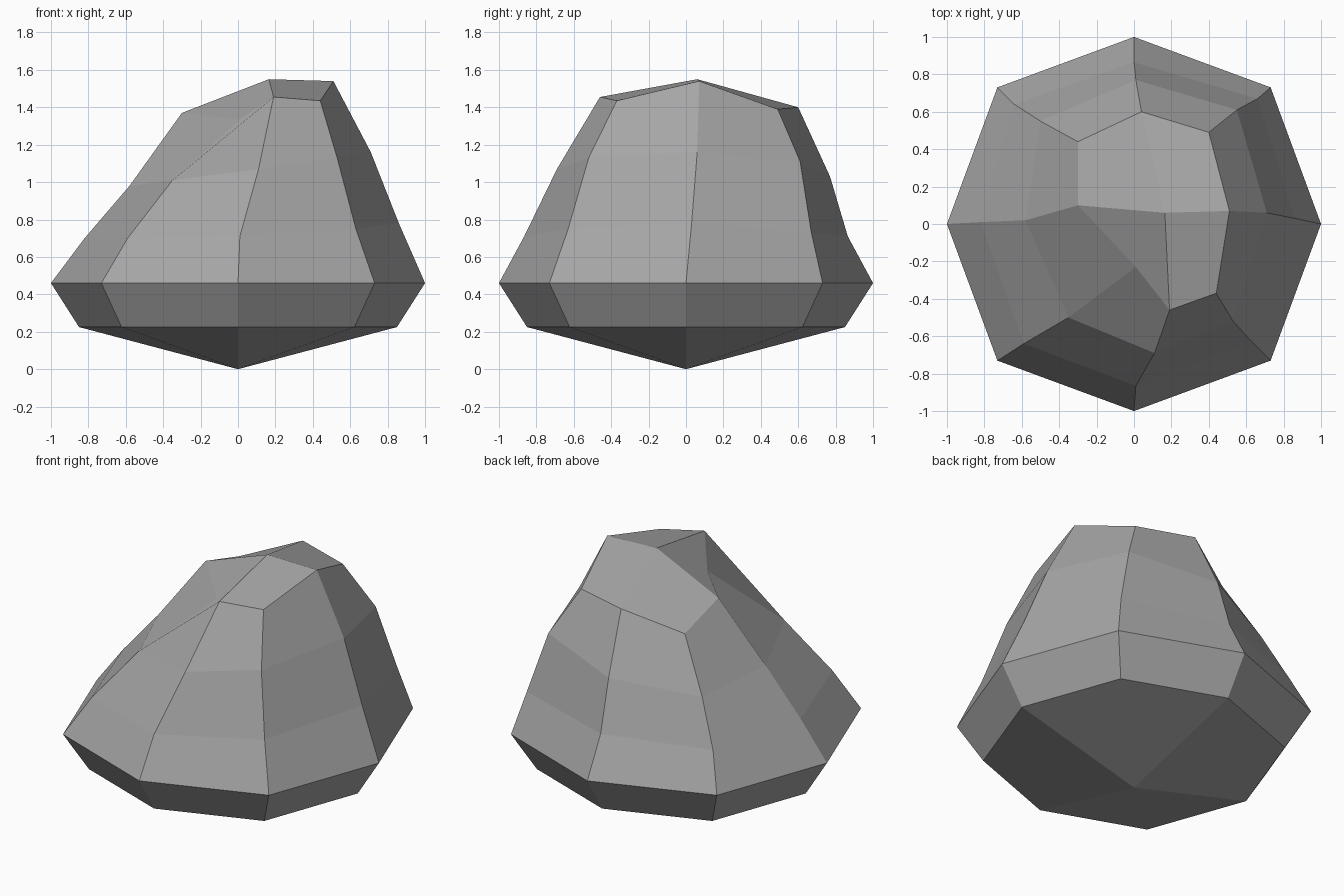
import bpy
import bmesh
from math import cos, sin, pi

default_cube = bpy.data.objects.get("Cube")
if default_cube:
    bpy.data.objects.remove(default_cube, do_unlink=True)

SIDES = 8


def make_material(name, colour):
    material = bpy.data.materials.new(name)
    material.use_nodes = True
    material.diffuse_color = colour
    shader = next(n for n in material.node_tree.nodes if n.type == "BSDF_PRINCIPLED")
    shader.inputs["Base Color"].default_value = colour
    return material


def octagon(radius, diagonal_radius, height):
    """Regular ring whose diagonal corners may bulge past the others."""
    ring = []
    for i in range(SIDES):
        r = diagonal_radius if i % 2 else radius
        angle = 2 * pi * i / SIDES
        ring.append((r * cos(angle), r * sin(angle), height))
    return ring


# Weathered cross-sections, counter-clockwise starting at +x
lower_slope = [
    (.86, .03, .78), (.66, .67, .73), (0, .865, .71), (-.64, .64, .69),
    (-.82, .01, .7), (-.59, -.64, .7), (.01, -.865, .71), (.63, -.63, .75),
]
upper_slope = [
    (.71, .06, 1.16), (.55, .61, 1.11), (.01, .77, 1.03), (-.5, .55, .96),
    (-.58, .02, .98), (-.35, -.5, 1.01), (.11, -.69, 1.07), (.53, -.52, 1.13),
]
crown = [
    (.51, .07, 1.54), (.4, .49, 1.39), (.04, .6, 1.4), (-.3, .44, 1.27),
    (-.3, .1, 1.37), (.01, -.23, 1.335), (.19, -.46, 1.455), (.44, -.37, 1.435),
]
sections = [
    octagon(.85, .88, .225),
    octagon(1, 1.033, .46),
    lower_slope,
    upper_slope,
    crown,
]

bm = bmesh.new()
rings = [[bm.verts.new(point) for point in section] for section in sections]

# Side facets between neighbouring sections
for below, above in zip(rings, rings[1:]):
    for i in range(SIDES):
        j = (i + 1) % SIDES
        bm.faces.new((below[i], below[j], above[j], above[i]))

# Pointed underside and peak, each closed by four broad facets
base_tip = bm.verts.new((0, 0, 0))
peak = bm.verts.new((.165, .06, 1.55))
for i in range(0, SIDES, 2):
    j, k = i + 1, (i + 2) % SIDES
    bottom, top = rings[0], rings[-1]
    bm.faces.new((base_tip, bottom[k], bottom[j], bottom[i]))
    bm.faces.new((peak, top[i], top[j], top[k]))

for face in bm.faces:
    face.smooth = False

mesh = bpy.data.meshes.new("boulder")
bm.to_mesh(mesh)
bm.free()
mesh.materials.append(make_material("stone grey", (.38, .38, .38, 1)))
boulder = bpy.data.objects.new("boulder", mesh)
bpy.context.collection.objects.link(boulder)
